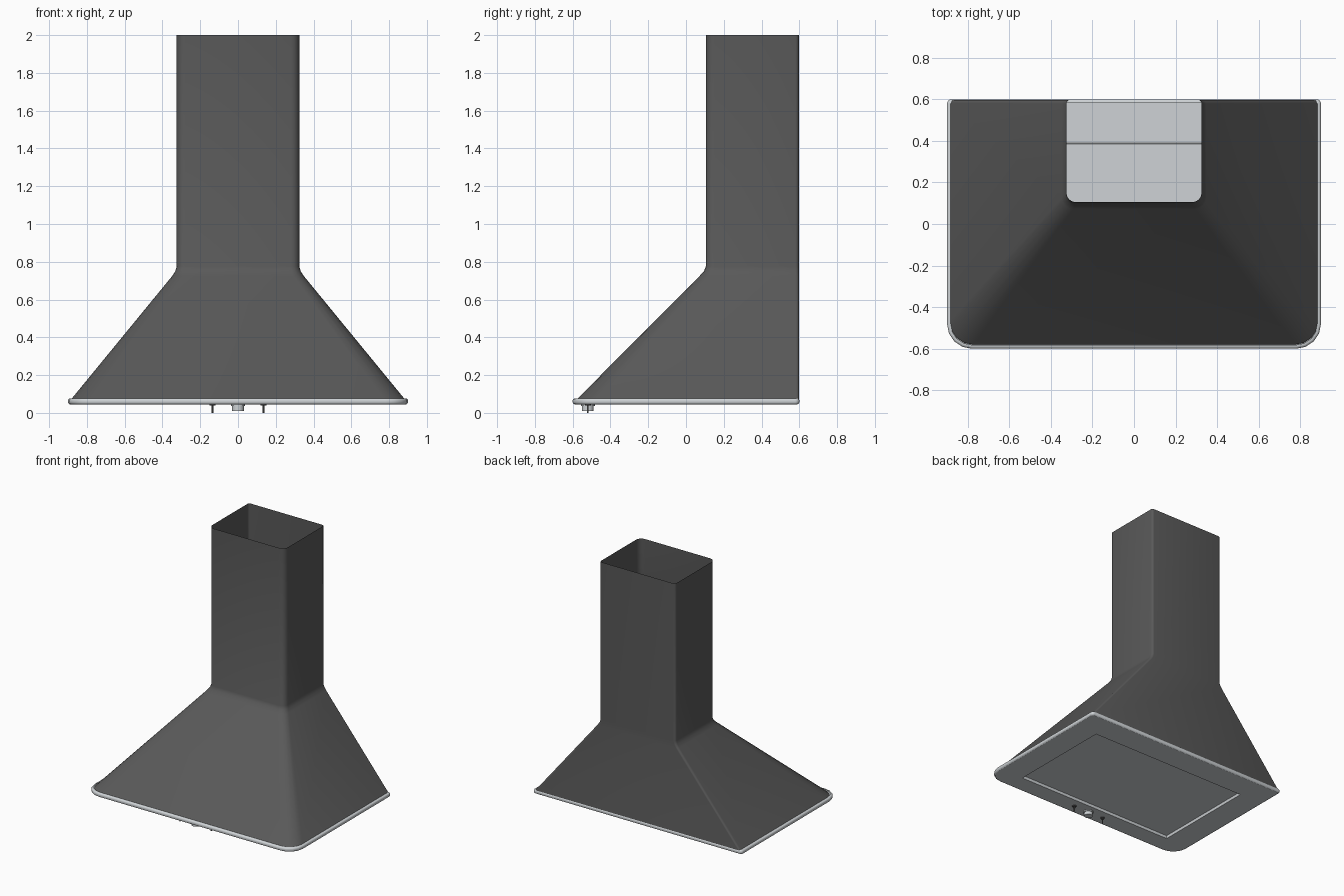
import bpy, bmesh, math
from mathutils import Matrix

if "Cube" in bpy.data.objects:
    bpy.data.objects.remove(bpy.data.objects["Cube"])


def material(name, rgb):
    m = bpy.data.materials.new(name)
    m.diffuse_color = (*rgb, 1)
    m.use_nodes = True
    m.node_tree.nodes["Principled BSDF"].inputs["Base Color"].default_value = m.diffuse_color
    return m


DARK = material("dark grey enamel", (0.10, 0.10, 0.10))
SILVER = material("brushed silver", (0.62, 0.65, 0.67))


def finish(bm, name, mat, angle=40):
    me = bpy.data.meshes.new(name)
    bm.to_mesh(me)
    bm.free()
    ob = bpy.data.objects.new(name, me)
    bpy.context.collection.objects.link(ob)
    me.materials.append(mat)
    bpy.ops.object.select_all(action='DESELECT')
    ob.select_set(True)
    bpy.context.view_layer.objects.active = ob
    bpy.ops.object.shade_smooth_by_angle(angle=math.radians(angle))
    return ob


def outline(hx, y0, y1, rf, rb, n=4):
    """Counter-clockwise rounded rectangle; rf / rb are front / back radii."""
    pts = []
    for cx, cy, r, start in ((hx - rf, y0 + rf, rf, -90), (hx - rb, y1 - rb, rb, 0),
                             (-hx + rb, y1 - rb, rb, 90), (-hx + rf, y0 + rf, rf, 180)):
        for i in range(n + 1):
            a = math.radians(start + 90 * i / n)
            pts.append((cx + r * math.cos(a), cy + r * math.sin(a)))
    return pts


def loft(sections):
    """Skin a stack of (z, outline) sections without end caps."""
    bm = bmesh.new()
    rings = [[bm.verts.new((x, y, z)) for x, y in pts] for z, pts in sections]
    for a, b in zip(rings, rings[1:]):
        for i in range(len(a)):
            j = (i + 1) % len(a)
            bm.faces.new((a[i], a[j], b[j], b[i]))
    return bm


# Hood canopy flaring out below the open-topped chimney
body = loft([
    (0.070, outline(0.885, -0.580, 0.597, 0.110, 0.015)),
    (0.725, outline(0.348, 0.072, 0.597, 0.055, 0.018)),
    (0.750, outline(0.332, 0.095, 0.597, 0.050, 0.018)),
    (0.775, outline(0.325, 0.105, 0.597, 0.045, 0.018)),
    (2.000, outline(0.325, 0.105, 0.597, 0.045, 0.018)),
])
finish(body, "canopy_and_chimney", DARK)

# Rounded trim around the lower edge
rim = loft([(z, outline(0.9 - d, -0.6 + d, 0.6 - d, 0.12 - d, 0.022 - d))
            for z, d in ((0.045, 0.010), (0.049, 0.003), (0.055, 0.0), (0.067, 0.0),
                         (0.073, 0.003), (0.077, 0.010), (0.077, 0.018))])
finish(rim, "edge_trim", SILVER, 60)

# Underside plate with a recessed filter panel
PLATE_Z, PANEL_Z = 0.045, 0.065
bm = bmesh.new()


def ring(pts, z):
    vs = [bm.verts.new((x, y, z)) for x, y in pts]
    return vs, [bm.edges.new((vs[i], vs[(i + 1) % len(vs)])) for i in range(len(vs))]


hole = [(-0.69, -0.45), (0.69, -0.45), (0.69, 0.39), (-0.69, 0.39)]
_, outer_e = ring(outline(0.89, -0.59, 0.59, 0.11, 0.012), PLATE_Z)
low, low_e = ring(hole, PLATE_Z)
bmesh.ops.triangle_fill(bm, edges=outer_e + low_e, use_beauty=True)
high = [bm.verts.new((x * 0.993, y - 0.005 * (1 if y > 0 else -1), PANEL_Z)) for x, y in hole]
for i in range(4):
    j = (i + 1) % 4
    bm.faces.new((low[i], low[j], high[j], high[i]))
panel = bm.faces.new(high)
bmesh.ops.recalc_face_normals(bm, faces=bm.faces[:])
panel.normal_update()
if panel.normal.z > 0:
    bmesh.ops.reverse_faces(bm, faces=bm.faces[:])
finish(bm, "underside_filter_plate", SILVER)


def peg(name, x, r, z0, z1, mat, n=20):
    """Upright cylinder on the control strip under the front edge."""
    b = bmesh.new()
    bmesh.ops.create_cone(b, cap_ends=True, segments=n, radius1=r, radius2=r, depth=z1 - z0,
                          matrix=Matrix.Translation((x, -0.52, (z0 + z1) / 2)))
    finish(b, name, mat)


# Control knob with a collar, and a toggle switch on each side
peg("control_knob", 0, 0.031, 0.010, 0.046, SILVER)
peg("knob_collar", 0, 0.037, 0.036, 0.046, SILVER)
for side, x in (("left", -0.135), ("right", 0.135)):
    peg(side + "_switch_base", x, 0.016, 0.039, 0.046, DARK)
    peg(side + "_switch_lever", x, 0.005, 0.0, 0.042, DARK, 10)
